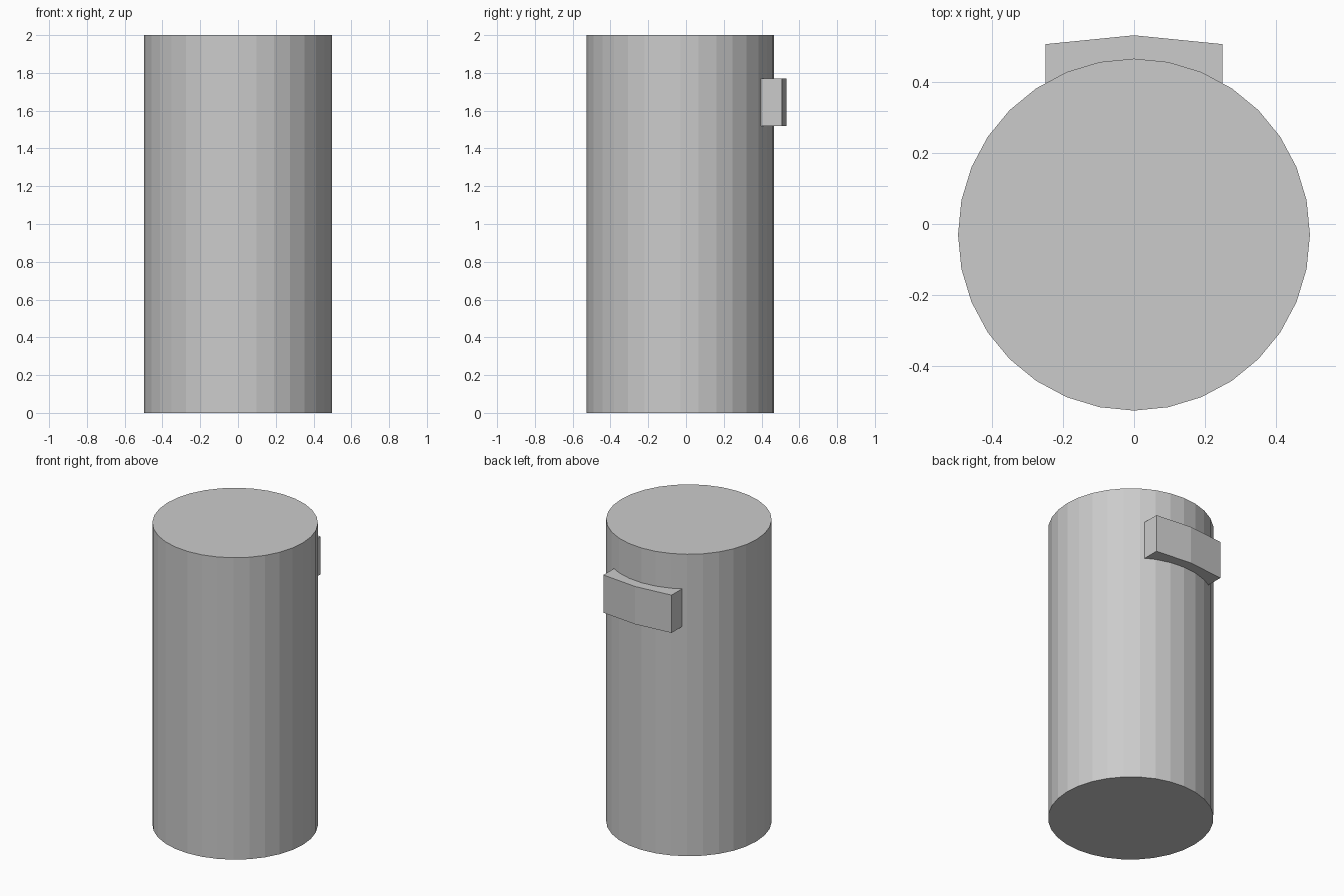
import bpy
import bmesh
from math import pi, sin, cos

default_cube = bpy.data.objects.get("Cube")
if default_cube:
    bpy.data.objects.remove(default_cube, do_unlink=True)

SIDES = 32
RADIUS = 0.497
CENTRE_Y = -0.03

grey = bpy.data.materials.new("light_grey")
grey.use_nodes = True
colour = (0.6, 0.6, 0.6, 1)
grey.diffuse_color = colour
grey.node_tree.nodes["Principled BSDF"].inputs["Base Color"].default_value = colour


def extruded(name, outline, bottom, top):
    """Make a flat-shaded prism from an outline in the ground plane."""
    bm = bmesh.new()
    base = bm.faces.new([bm.verts.new((x, y, bottom)) for x, y in outline])
    result = bmesh.ops.extrude_face_region(bm, geom=[base], use_keep_orig=True)
    raised = [v for v in result["geom"] if isinstance(v, bmesh.types.BMVert)]
    bmesh.ops.translate(bm, verts=raised, vec=(0, 0, top - bottom))
    bmesh.ops.recalc_face_normals(bm, faces=bm.faces)
    mesh = bpy.data.meshes.new(name)
    bm.to_mesh(mesh)
    bm.free()
    mesh.materials.append(grey)
    obj = bpy.data.objects.new(name, mesh)
    bpy.context.collection.objects.link(obj)
    return obj


# Main upright cylinder
circle = [(RADIUS * sin(2 * pi * i / SIDES),
           CENTRE_Y + RADIUS * cos(2 * pi * i / SIDES)) for i in range(SIDES)]
extruded("cylinder_body", circle, 0, 2)

# Shallow peaked block on the back, its inner edge sunk into the cylinder
block = [(-0.25, 0.36), (0.25, 0.36), (0.25, 0.508), (0, 0.533), (-0.25, 0.508)]
extruded("back_block", block, 1.52, 1.77)
